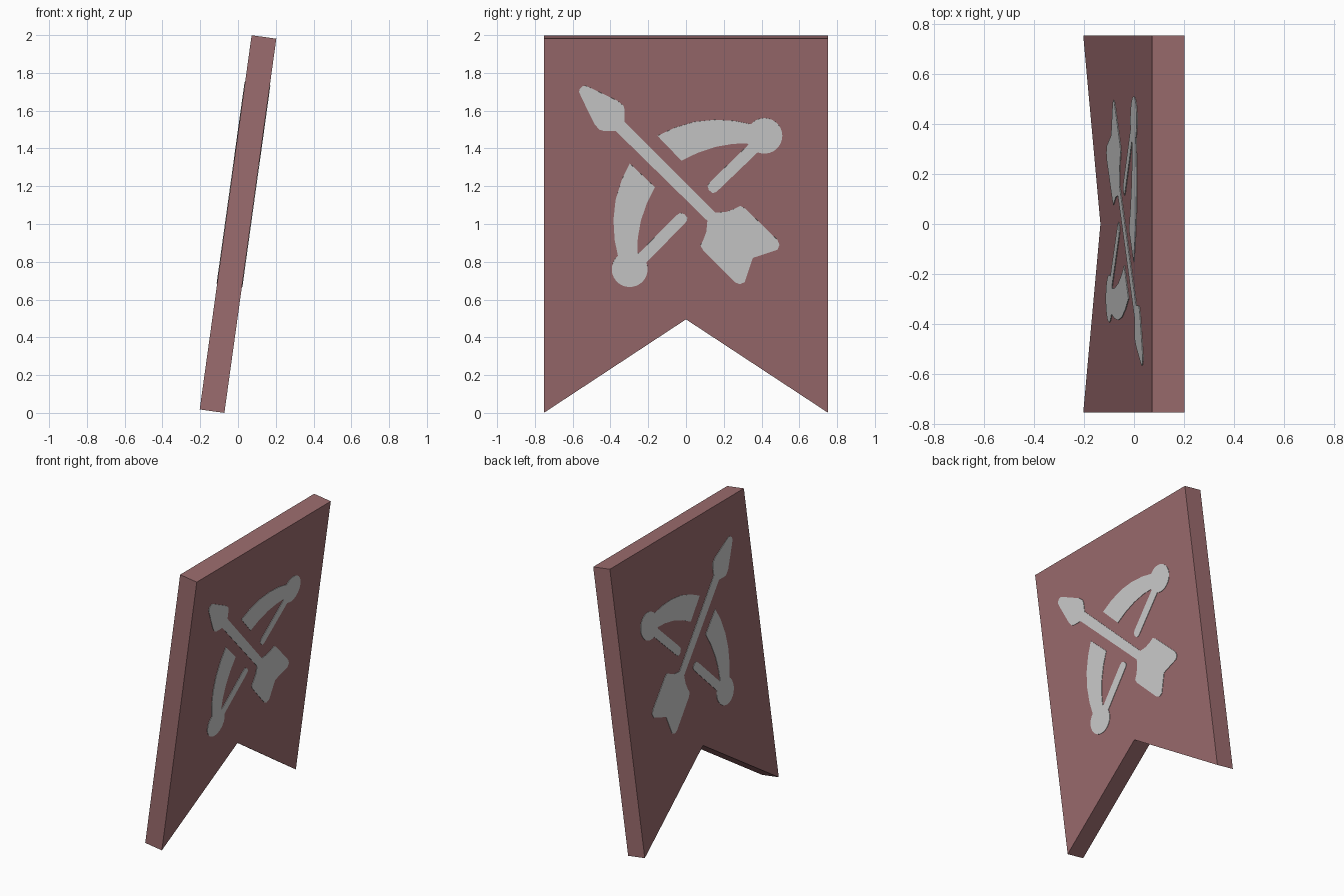
import bpy, bmesh, math
from mathutils import Matrix

if "Cube" in bpy.data.objects:
    bpy.data.objects.remove(bpy.data.objects["Cube"])

TILT = math.radians(7.9)
LEN, HALF, THICK, PLATE = 2.0, 0.753, 0.132, 0.003
AXIS = 1.183  # the emblem mirrors about the diagonal y + z = AXIS

# lean the whole banner about y and centre it on x = 0
shift = (THICK * math.cos(TILT) - LEN * math.sin(TILT)) / 2
PLACE = Matrix.Translation((shift, 0, 0)) @ Matrix.Rotation(TILT, 4, 'Y')


def material(name, color):
    m = bpy.data.materials.new(name)
    m.diffuse_color = (*color, 1)
    m.use_nodes = True
    m.node_tree.nodes["Principled BSDF"].inputs["Base Color"].default_value = m.diffuse_color
    return m


RED = material("dusty red cloth", (0.33, 0.15, 0.157))
GREY = material("light grey emblem", (0.62, 0.62, 0.62))


def slab(name, outline, x0, x1, mat):
    """Extrude a (y, z) outline from depth x0 to x1, then lean it."""
    bm = bmesh.new()
    face = bm.faces.new([bm.verts.new((x0, y, z)) for y, z in outline])
    ext = bmesh.ops.extrude_face_region(bm, geom=[face])
    moved = [v for v in ext["geom"] if isinstance(v, bmesh.types.BMVert)]
    bmesh.ops.translate(bm, verts=moved, vec=(x1 - x0, 0, 0))
    bmesh.ops.recalc_face_normals(bm, faces=bm.faces)
    bm.transform(PLACE)
    me = bpy.data.meshes.new(name)
    bm.to_mesh(me)
    bm.free()
    me.materials.append(mat)
    ob = bpy.data.objects.new(name, me)
    bpy.context.collection.objects.link(ob)


def mirror(pts):
    return [(AXIS - z, AXIS - y) for y, z in reversed(pts)]


# swallow-tailed banner
slab("banner", [(-HALF, 0), (0, 0.5), (HALF, 0), (HALF, LEN), (-HALF, LEN)],
     -THICK, 0, RED)

# half of the arrow: head, shaft, fletching
half_arrow = [(-.548, 1.746), (-.532, 1.749), (-.50, 1.735), (-.362, 1.668),
              (-.331, 1.642), (-.325, 1.62), (-.325, 1.556), (.156, 1.070),
              (.214, 1.075), (.257, 1.091), (.288, 1.107), (.315, 1.091),
              (.484, .925), (.495, .898), (.484, .872), (.357, .830)]
arrow = half_arrow + mirror(half_arrow)

# one bow arm: outer curve, round tip, string, inner curve
outer = [(-.151, 1.481), (-.061, 1.524), (.045, 1.556), (.151, 1.567),
         (.257, 1.561)]
tip = []
for i in range(21):
    a = math.radians(139 - 251 * i / 20)
    tip.append((.415 + .095 * math.cos(a), 1.481 + .095 * math.sin(a)))
string = [(.167, 1.187), (.155, 1.178), (.140, 1.176), (.121, 1.191),
          (.114, 1.214), (.128, 1.235), (.325, 1.428), (.331, 1.438)]
inner = [(.315, 1.441), (.246, 1.438), (.156, 1.422), (.061, 1.390),
         (-.024, 1.348)]
bow = outer + tip + string + inner

# thin emblem plates on both faces of the banner
for side, x0, x1 in (("right", 0, PLATE), ("left", -THICK, -THICK - PLATE)):
    slab("arrow_" + side, arrow, x0, x1, GREY)
    slab("upper_bow_" + side, bow, x0, x1, GREY)
    slab("lower_bow_" + side, mirror(bow), x0, x1, GREY)
